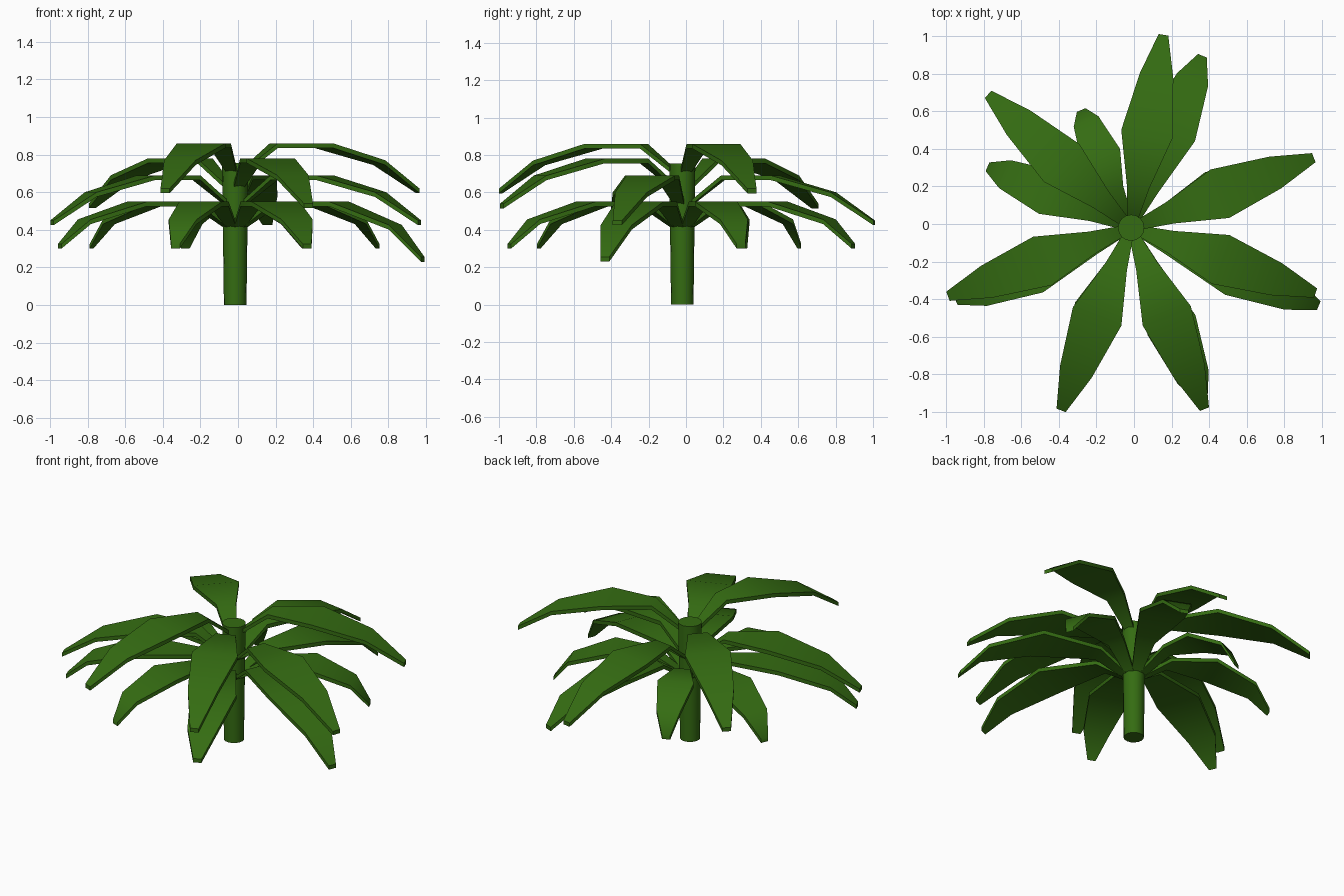
import bpy, bmesh, math
from mathutils import Vector

if "Cube" in bpy.data.objects:
    bpy.data.objects.remove(bpy.data.objects["Cube"])

CENTRE = Vector((-0.015, -0.02, 0))
green = bpy.data.materials.new("leaf_green")
green.diffuse_color = (0.035, 0.15, 0.006, 1)
green.use_nodes = True
green.node_tree.nodes["Principled BSDF"].inputs["Base Color"].default_value = green.diffuse_color


def finish(bm, name):
    bmesh.ops.recalc_face_normals(bm, faces=bm.faces)
    mesh = bpy.data.meshes.new(name)
    bm.to_mesh(mesh)
    bm.free()
    ob = bpy.data.objects.new(name, mesh)
    bpy.context.collection.objects.link(ob)
    mesh.materials.append(green)
    bpy.context.view_layer.objects.active = ob
    ob.select_set(True)
    bpy.ops.object.shade_smooth_by_angle(angle=math.radians(40))
    ob.select_set(False)
    return ob


def leaf(name, angle, top, length, drop, rows, thick=0.025):
    """Arching slab: rows are (distance, half width, height below the top)."""
    a = math.radians(angle)
    out, side = Vector((math.cos(a), math.sin(a), 0)), Vector((-math.sin(a), math.cos(a), 0))
    bm = bmesh.new()
    rings = []
    for r, w, d in rows:
        mid = CENTRE + out * r + Vector((0, 0, top - d))
        low = Vector((0, 0, -thick))
        rings.append([bm.verts.new(p) for p in
                      (mid - side * w, mid + side * w, mid + side * w + low, mid - side * w + low)])
    for p, q in zip(rings, rings[1:]):
        for i in range(4):
            j = (i + 1) % 4
            bm.faces.new((p[i], p[j], q[j], q[i]))
    bm.faces.new(rings[0])
    bm.faces.new(rings[-1])
    finish(bm, name)


# Trunk, flaring slightly to the top
bm = bmesh.new()
bmesh.ops.create_cone(bm, cap_ends=True, segments=16, radius1=0.06, radius2=0.07, depth=0.755)
bmesh.ops.translate(bm, verts=bm.verts, vec=CENTRE + Vector((0, 0, 0.3775)))
finish(bm, "trunk")

# Lower tier: eight leaves of varying length (angle, length, tip drop)
lower = [(22.5, 0.82, 0.225), (67.5, 0.99, 0.225), (113, 0.68, 0.225), (157, 0.83, 0.225),
         (202.5, 1.01, 0.225), (247.5, 0.83, 0.225), (292.5, 1.0, 0.225), (337.5, 1.08, 0.295)]
for i, (ang, L, drop) in enumerate(lower):
    k = min(1, L ** 0.6)
    leaf(f"lower_leaf_{i + 1}", ang, 0.55, L, drop,
         [(0.03, 0.025, 0.13), (0.22, 0.06 * k, 0), (0.09 + 0.47 * L, 0.138 * k, 0),
          (0.09 + 0.77 * L, 0.09 * k, drop * 0.42), (L, 0.025, drop)])

# Upper tiers: full-length leaves (angle, height)
upper = [(80.5, 0.69), (200.5, 0.69), (340.5, 0.69), (292, 0.78), (137, 0.78), (21, 0.86), (249, 0.86)]
for i, (ang, top) in enumerate(upper):
    leaf(f"upper_leaf_{i + 1}", ang, top, 1.04, 0.24,
         [(0.03, 0.025, 0.15), (0.22, 0.06, 0), (0.505, 0.138, 0),
          (0.82, 0.09, 0.09), (1.04, 0.026, 0.24)])
